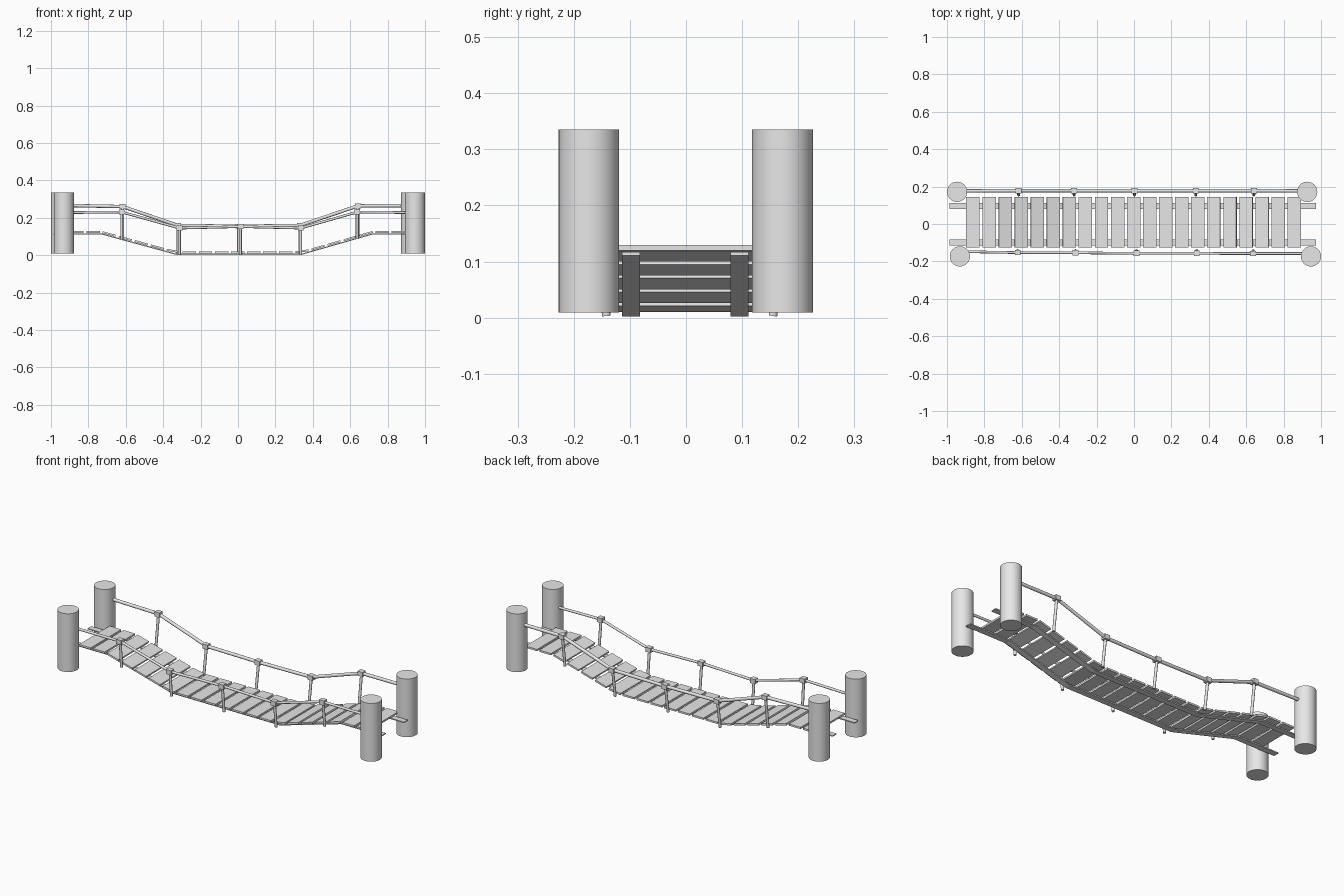
import bpy, bmesh, math
from mathutils import Vector, Matrix

if "Cube" in bpy.data.objects:
    bpy.data.objects.remove(bpy.data.objects["Cube"])

grey = bpy.data.materials.new("plain grey")
grey.diffuse_color = (0.8, 0.8, 0.8, 1)
grey.use_nodes = True
grey.node_tree.nodes["Principled BSDF"].inputs["Base Color"].default_value = grey.diffuse_color


def finish(name, bm, smooth=False):
    bmesh.ops.recalc_face_normals(bm, faces=bm.faces)
    mesh = bpy.data.meshes.new(name)
    bm.to_mesh(mesh)
    bm.free()
    mesh.materials.append(grey)
    ob = bpy.data.objects.new(name, mesh)
    bpy.context.collection.objects.link(ob)
    if smooth:
        bpy.ops.object.select_all(action='DESELECT')
        ob.select_set(True)
        bpy.context.view_layer.objects.active = ob
        bpy.ops.object.shade_smooth_by_angle(angle=math.radians(40))
    return ob


def rod(bm, a, b, radius, sides=12):
    a, b = Vector(a), Vector(b)
    d = b - a
    m = Matrix.Translation((a + b) / 2) @ d.to_track_quat('Z', 'Y').to_matrix().to_4x4()
    bmesh.ops.create_cone(bm, cap_ends=True, segments=sides, radius1=radius,
                          radius2=radius, depth=d.length, matrix=m)


def box(bm, center, size, tilt=0):
    m = (Matrix.Translation(center) @ Matrix.Rotation(tilt, 4, 'Y')
         @ Matrix.Diagonal((*size, 1)))
    bmesh.ops.create_cube(bm, size=1, matrix=m)


# Sagging deck line: underside of the runners
SAG = [(-0.987, 0.111), (-0.73, 0.111), (-0.33, 0.002),
       (0.34, 0.002), (0.72, 0.111), (0.973, 0.111)]


def sag(x):
    for (x0, z0), (x1, z1) in zip(SAG, SAG[1:]):
        if x <= x1:
            return z0 + (z1 - z0) * (x - x0) / (x1 - x0)
    return SAG[-1][1]


# End posts
for name, x, y in (("back_left_post", -0.946, 0.172), ("front_left_post", -0.931, -0.173),
                   ("back_right_post", 0.926, 0.172), ("front_right_post", 0.946, -0.173)):
    bm = bmesh.new()
    rod(bm, (x, y, 0.009), (x, y, 0.335), 0.054, 32)
    finish(name, bm, True)

# Two flat runners carrying the planks
for name, y in (("front_runner", -0.098), ("back_runner", 0.095)):
    bm = bmesh.new()
    outline = SAG + [(x, z + 0.006) for x, z in reversed(SAG)]
    face = bm.faces.new([bm.verts.new((x, y - 0.016, z)) for x, z in outline])
    ext = bmesh.ops.extrude_face_region(bm, geom=[face])
    bmesh.ops.translate(bm, vec=(0, 0.032, 0),
                        verts=[v for v in ext["geom"] if isinstance(v, bmesh.types.BMVert)])
    finish(name, bm)

# Deck planks, tilted to follow the sag
bm = bmesh.new()
for i in range(21):
    x = -0.861 + i * 0.0859
    z0, z1 = sag(x - 0.036), sag(x + 0.036)
    box(bm, (x, 0.01, (z0 + z1) / 2 + 0.0135), (0.072, 0.27, 0.010),
        -math.atan2(z1 - z0, 0.072))
finish("deck_planks", bm)

# Handrails: jointed rods, cube joints and stanchions
RAILS = {
    "front": dict(r=0.007, foot=-0.142, path=[
        (-0.90, -0.148, 0.228), (-0.622, -0.153, 0.231), (-0.313, -0.154, 0.145),
        (0.013, -0.157, 0.153), (0.336, -0.157, 0.145), (0.637, -0.158, 0.231),
        (0.91, -0.158, 0.228)]),
    "back": dict(r=0.009, foot=0.155, path=[
        (-0.91, 0.177, 0.266), (-0.617, 0.178, 0.260), (-0.320, 0.178, 0.159),
        (0.003, 0.178, 0.155), (0.330, 0.178, 0.159), (0.641, 0.178, 0.264),
        (0.90, 0.177, 0.265)]),
}
for side, rail in RAILS.items():
    path = rail["path"]
    bm = bmesh.new()
    for a, b in zip(path, path[1:]):
        rod(bm, a, b, rail["r"])
    finish(side + "_handrail", bm, True)

    bm = bmesh.new()
    for p in path[1:-1]:
        box(bm, p, (0.031, 0.028, 0.026))
    finish(side + "_rail_joints", bm)

    bm = bmesh.new()
    for x, y, z in path[1:-1]:
        rod(bm, (x, rail["foot"], sag(x) + 0.001), (x, y, z), 0.0075)
    finish(side + "_stanchions", bm, True)
